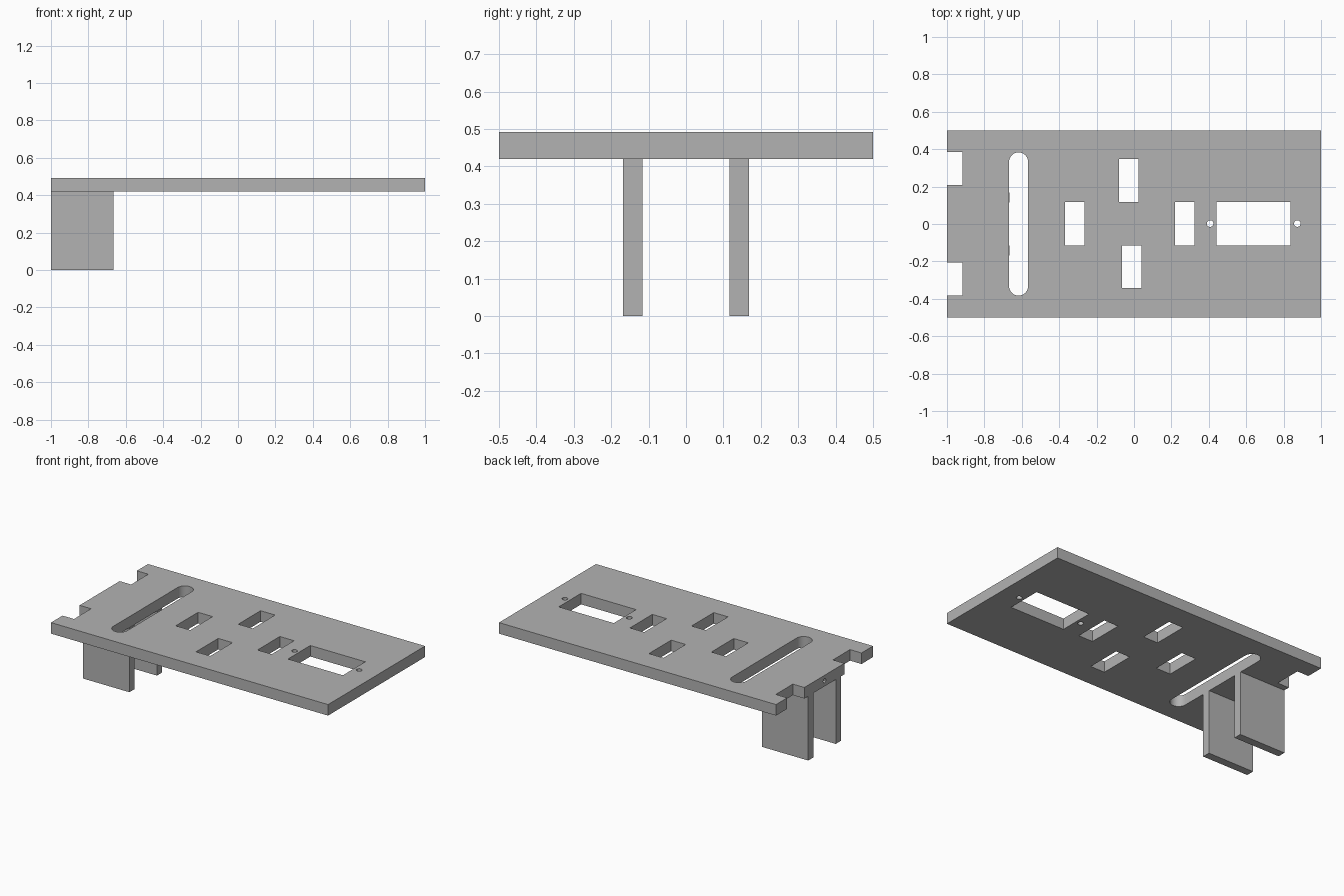
import bpy
from math import pi

cube = bpy.data.objects.get("Cube")
if cube:
    bpy.data.objects.remove(cube, do_unlink=True)

grey = bpy.data.materials.new("plain grey")
grey.use_nodes = True
grey.diffuse_color = (0.45, 0.45, 0.45, 1)
grey.node_tree.nodes["Principled BSDF"].inputs["Base Color"].default_value = grey.diffuse_color

BOTTOM, TOP = 0.42, 0.492
MIDDLE = (BOTTOM + TOP) / 2


def box(name, x, y, z):
    """Box spanning the given (low, high) ranges."""
    spans = (x, y, z)
    bpy.ops.mesh.primitive_cube_add(size=1, location=[(a + b) / 2 for a, b in spans])
    ob = bpy.context.object
    ob.name = name
    ob.scale = [b - a for a, b in spans]
    bpy.ops.object.transform_apply(location=False, rotation=False, scale=True)
    ob.data.materials.append(grey)
    return ob


def rod(name, place, radius, depth, sides, turn=0):
    bpy.ops.mesh.primitive_cylinder_add(vertices=sides, radius=radius, depth=depth,
                                        location=place, rotation=(0, turn, 0))
    ob = bpy.context.object
    ob.name = name
    ob.data.materials.append(grey)
    return ob


def cut(target, cutter):
    mod = target.modifiers.new("cut", "BOOLEAN")
    mod.operation = "DIFFERENCE"
    mod.solver = "EXACT"
    mod.object = cutter
    bpy.context.view_layer.objects.active = target
    bpy.ops.object.modifier_apply(modifier=mod.name)
    bpy.data.objects.remove(cutter, do_unlink=True)


plate = box("top_plate", (-1, 1), (-0.5, 0.5), (BOTTOM, TOP))
through = (BOTTOM - 0.1, TOP + 0.1)

# rectangular openings and the two edge notches
openings = [
    ((-0.37, -0.265), (-0.114, 0.117)),
    ((-0.08, 0.025), (0.117, 0.347)),
    ((-0.063, 0.04), (-0.343, -0.114)),
    ((0.22, 0.323), (-0.114, 0.117)),
    ((0.44, 0.837), (-0.114, 0.117)),
    ((-1.1, -0.917), (0.208, 0.385)),
    ((-1.1, -0.917), (-0.381, -0.205)),
]
for x, y in openings:
    cut(plate, box("opening_cutter", x, y, through))

# long slot with rounded ends
SLOT_X, SLOT_R, SLOT_END = -0.617, 0.051, 0.332
cut(plate, box("slot_cutter", (SLOT_X - SLOT_R, SLOT_X + SLOT_R), (-SLOT_END, SLOT_END), through))
for y in (-SLOT_END, SLOT_END):
    cut(plate, rod("slot_end_cutter", (SLOT_X, y, MIDDLE), SLOT_R, 0.3, 32))

# screw holes beside the large opening, and a blind hole in the end edge
for x in (0.407, 0.873):
    cut(plate, rod("screw_cutter", (x, 0.002, MIDDLE), 0.018, 0.3, 12))
cut(plate, rod("edge_hole_cutter", (-1, 0, MIDDLE), 0.014, 0.3, 12, pi / 2))

bpy.ops.object.select_all(action="DESELECT")
plate.select_set(True)
bpy.context.view_layer.objects.active = plate
bpy.ops.object.shade_smooth_by_angle(angle=pi / 6)

# pair of hanging legs
for name, y in (("front_leg", (-0.168, -0.116)), ("back_leg", (0.116, 0.168))):
    box(name, (-1, -0.666), y, (0, BOTTOM))
